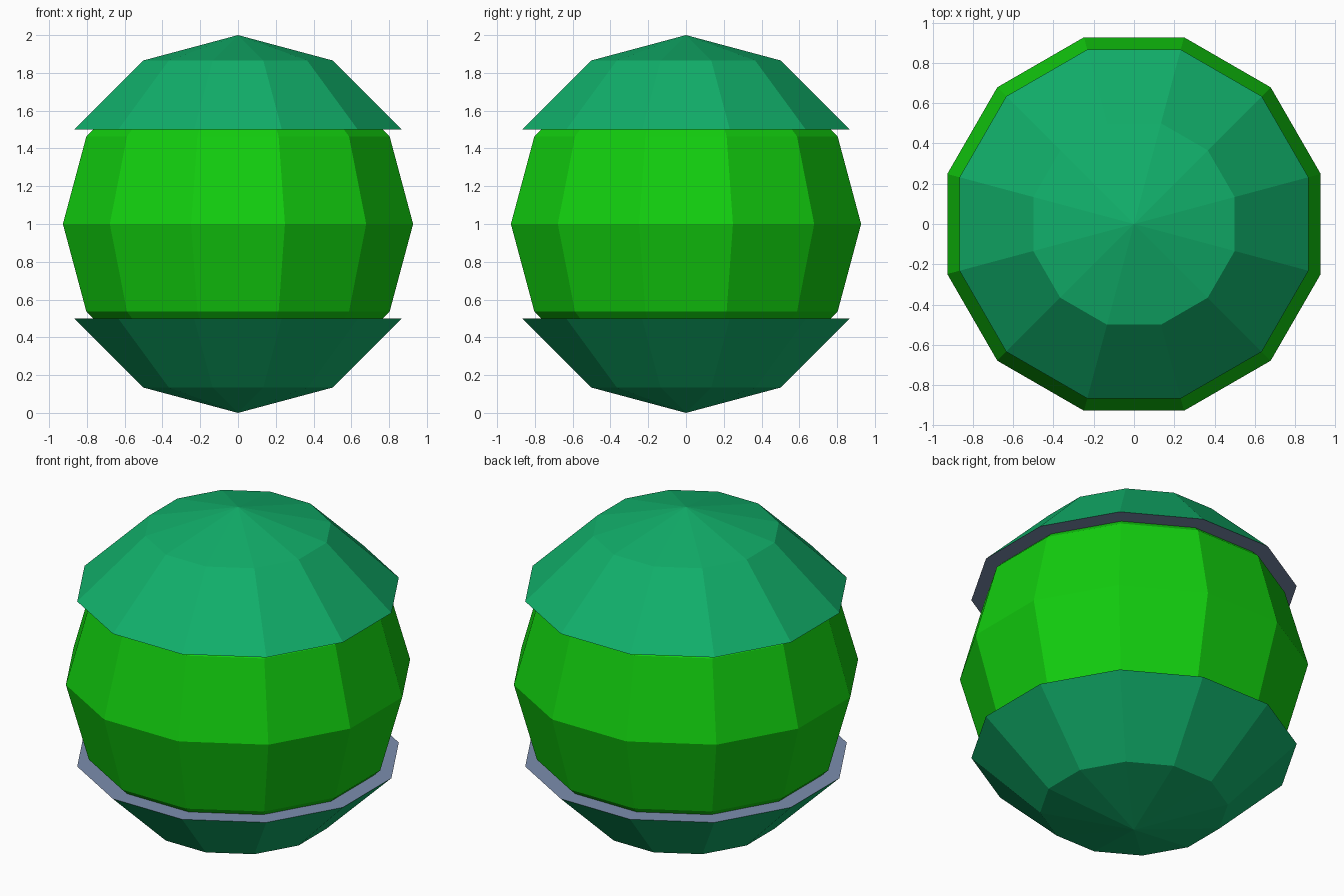
import bpy, bmesh, math

cube = bpy.data.objects.get("Cube")
if cube:
    bpy.data.objects.remove(cube, do_unlink=True)

SIDES = 12


def material(name, rgb):
    m = bpy.data.materials.new(name)
    m.use_nodes = True
    m.diffuse_color = (*rgb, 1)
    bsdf = next(n for n in m.node_tree.nodes if n.type == 'BSDF_PRINCIPLED')
    bsdf.inputs["Base Color"].default_value = (*rgb, 1)
    return m


bright_green = material("bright green", (0.006, 0.62, 0.0045))
sea_green = material("sea green", (0.0056, 0.43, 0.145))
slate = material("slate blue", (0.20, 0.27, 0.42))


def ball(name, radius, mats, keep=None):
    """Faceted ball around z = 1, flat sides facing the axes; keep = +1 or -1
    leaves only the top or bottom cap, closed with a flat disc."""
    bm = bmesh.new()
    bmesh.ops.create_uvsphere(bm, u_segments=SIDES, v_segments=6,
                              radius=radius)
    # turn half a segment and make the flat sides touch the radius
    for v in bm.verts:
        a = math.atan2(v.co.y, v.co.x) + math.pi / SIDES
        r = math.hypot(v.co.x, v.co.y) / math.cos(math.pi / SIDES)
        v.co.x, v.co.y = r * math.cos(a), r * math.sin(a)
        v.co.z += 1
    if keep:
        # keep the two outermost rings
        bmesh.ops.delete(bm, geom=[v for v in bm.verts
                                   if (v.co.z - 1) * keep < 0.45 * radius],
                         context='VERTS')
        rim = [e for e in bm.edges if e.is_boundary]
        bmesh.ops.holes_fill(bm, edges=rim, sides=0)
    bmesh.ops.recalc_face_normals(bm, faces=bm.faces[:])
    for f in bm.faces:
        f.smooth = False
        if len(f.verts) == SIDES:
            f.material_index = 1
    mesh = bpy.data.meshes.new(name)
    for m in mats:
        mesh.materials.append(m)
    bm.to_mesh(mesh)
    bm.free()
    obj = bpy.data.objects.new(name, mesh)
    bpy.context.collection.objects.link(obj)
    return obj


# inner ball, with a wider cap above and below
ball("inner_ball", 0.927, [bright_green])
ball("upper_cap", 1.0, [sea_green, slate], keep=1)
ball("lower_cap", 1.0, [sea_green, slate], keep=-1)
